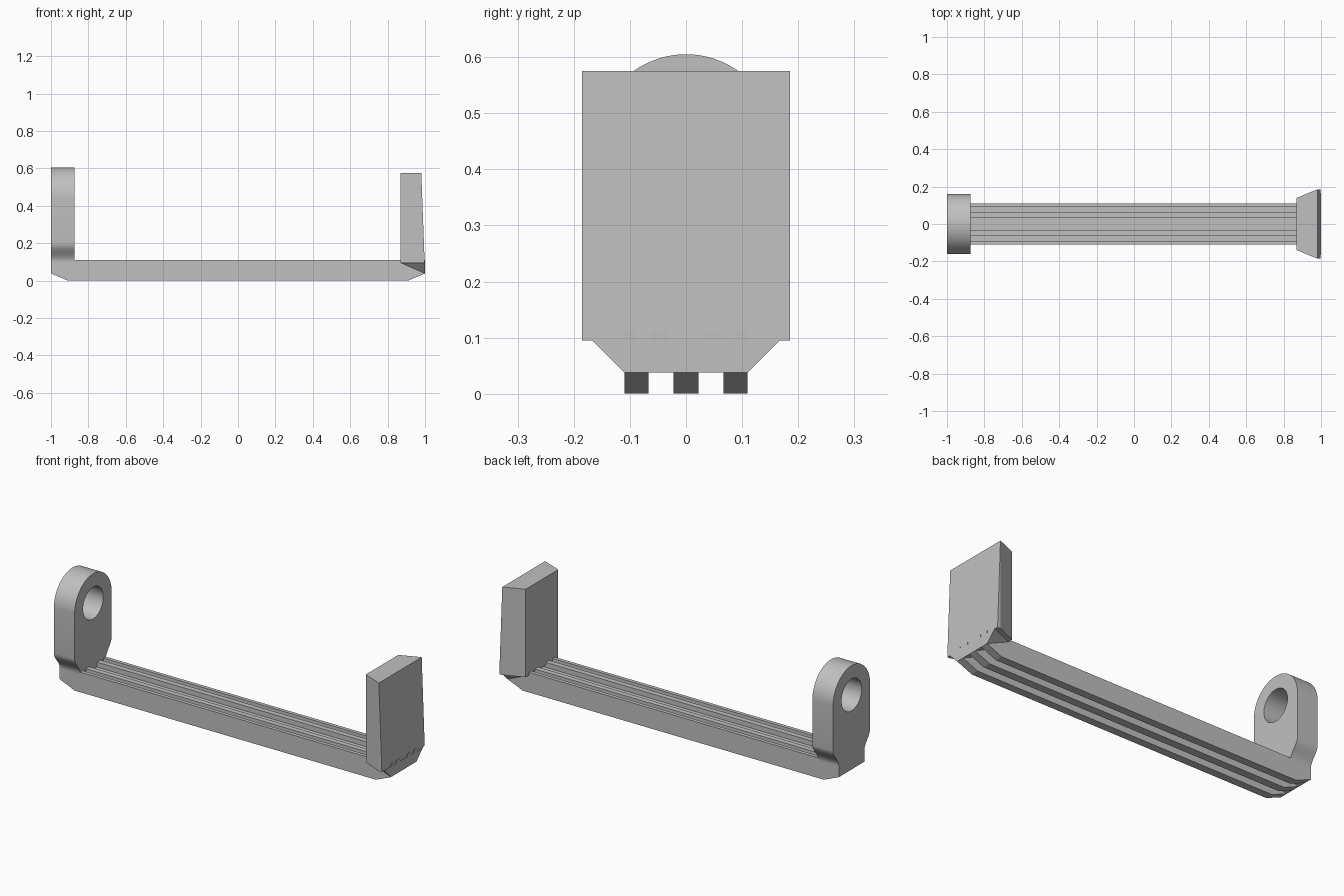
import bpy, bmesh, math

if "Cube" in bpy.data.objects:
    bpy.data.objects.remove(bpy.data.objects["Cube"])

grey = bpy.data.materials.new("grey")
grey.diffuse_color = (0.53, 0.53, 0.53, 1)
grey.use_nodes = True
grey.node_tree.nodes["Principled BSDF"].inputs["Base Color"].default_value = grey.diffuse_color


def finish(name, bm):
    bmesh.ops.recalc_face_normals(bm, faces=bm.faces)
    me = bpy.data.meshes.new(name)
    bm.to_mesh(me)
    bm.free()
    ob = bpy.data.objects.new(name, me)
    bpy.context.collection.objects.link(ob)
    me.materials.append(grey)
    return ob


def hull(name, points):
    bm = bmesh.new()
    for p in points:
        bm.verts.new(p)
    bmesh.ops.convex_hull(bm, input=bm.verts)
    bmesh.ops.dissolve_limit(bm, angle_limit=0.01, verts=bm.verts, edges=bm.edges)
    return finish(name, bm)


# Ribbed bar: stepped section with three legs below and three channels on top
half_top = [(0.11, 0.11), (0.09, 0.11), (0.09, 0.083), (0.062, 0.083),
            (0.062, 0.11), (0.033, 0.11), (0.033, 0.083)]
half_bottom = [(0.022, 0), (0.022, 0.07), (0.067, 0.07), (0.067, 0), (0.11, 0)]
section = (half_bottom + half_top
           + [(-y, z) for y, z in reversed(half_top)]
           + [(-y, z) for y, z in reversed(half_bottom)])
bm = bmesh.new()
rings = []
for x, lift in ((-1, 0.038), (-0.91, 0), (0.91, 0), (1, 0.038)):
    rings.append([bm.verts.new((x, y, max(z, lift))) for y, z in section])
n = len(section)
for a, b in zip(rings, rings[1:]):
    for i in range(n):
        j = (i + 1) % n
        bm.faces.new((a[i], a[j], b[j], b[i]))
bm.faces.new(rings[0])
bm.faces.new(rings[-1])
finish("ribbed_bar", bm)

# Eyelet tab: round top, round hole, sides curving in to the bar width
R, HOLE, ZC = 0.16, 0.087, 0.445
side = [(0.11, 0.038)]
for i in range(11):
    t = i / 10
    side.append((0.135 - 0.025 * math.cos(math.pi * t), 0.10 + 0.10 * t))
arc = [(R * math.cos(math.pi * i / 40), ZC + R * math.sin(math.pi * i / 40)) for i in range(41)]
outline = side + arc + [(-y, z) for y, z in reversed(side)]
hole = [(HOLE * math.cos(math.tau * i / 40), ZC + HOLE * math.sin(math.tau * i / 40))
        for i in range(40)]
bm = bmesh.new()
edges = []
for loop in (outline, hole):
    vs = [bm.verts.new((-1, y, z)) for y, z in loop]
    edges += [bm.edges.new((vs[i - 1], vs[i])) for i in range(len(vs))]
bmesh.ops.triangle_fill(bm, edges=edges, use_beauty=True, normal=(-1, 0, 0))
ext = bmesh.ops.extrude_face_region(bm, geom=bm.faces[:], use_keep_orig=True)
for v in [g for g in ext["geom"] if isinstance(g, bmesh.types.BMVert)]:
    v.co.x = -0.875
    v.co.z = max(v.co.z, 0.07)
tab = finish("eyelet_tab", bm)
bpy.context.view_layer.objects.active = tab
tab.select_set(True)
bpy.ops.object.shade_smooth_by_angle(angle=math.radians(30))

# End plate: flared block with a slightly leaning outer face
hull("end_plate", [(x, s * y, z) for s in (-1, 1) for x, y, z in (
    (0.87, 0.14, 0.095), (0.98, 0.185, 0.095), (0.998, 0.185, 0.095),
    (0.87, 0.14, 0.575), (0.98, 0.185, 0.575))])

# Gusset under the plate, tapering out from the bar
hull("plate_gusset", [(x, s * y, z) for s in (-1, 1) for x, y, z in (
    (0.87, 0.11, 0.095), (1, 0.11, 0.038), (1, 0.167, 0.095))])
